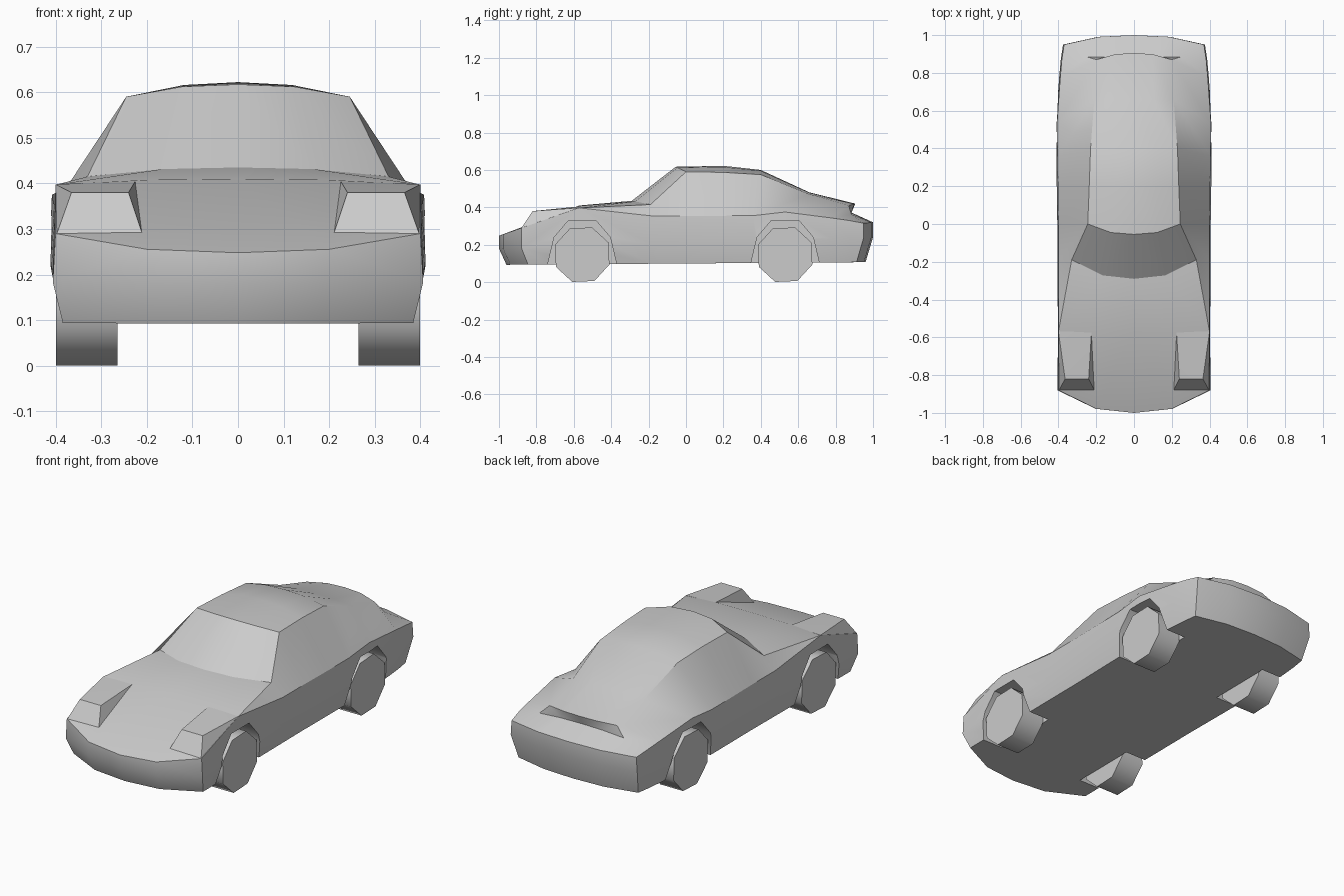
import bpy, bmesh
from math import radians, pi
from mathutils import Matrix

cube = bpy.data.objects.get("Cube")
if cube:
    bpy.data.objects.remove(cube, do_unlink=True)

# One plain grey paint for everything
GREY = (0.6, 0.6, 0.6, 1.0)
paint = bpy.data.materials.new("grey_paint")
paint.use_nodes = True
paint.diffuse_color = GREY
for node in paint.node_tree.nodes:
    if node.type == 'BSDF_PRINCIPLED':
        node.inputs["Base Color"].default_value = GREY


def make_object(name, bm, angle=30):
    """Turn a bmesh into a shaded, painted object."""
    bmesh.ops.recalc_face_normals(bm, faces=bm.faces[:])
    mesh = bpy.data.meshes.new(name)
    bm.to_mesh(mesh)
    bm.free()
    mesh.materials.append(paint)
    obj = bpy.data.objects.new(name, mesh)
    bpy.context.collection.objects.link(obj)
    smooth(obj, angle)
    return obj


def smooth(obj, angle):
    bpy.ops.object.select_all(action='DESELECT')
    obj.select_set(True)
    bpy.context.view_layer.objects.active = obj
    bpy.ops.object.shade_smooth_by_angle(angle=radians(angle))


# Body stations, nose to tail: upper edge x, y, z, then how far the
# centre rises and bows, then the beltline point where it is separate
STATIONS = [
    ((0.40, -0.88, 0.29), -0.042, -0.12, None),             # nose
    ((0.40, -0.57, 0.397), 0.013, 0, None),                 # bonnet
    ((0.33, -0.19, 0.415), 0.02, -0.10, (0.40, -0.19, 0.355)),   # cowl
    ((0.245, 0, 0.59), 0.027, -0.055, (0.40, 0, 0.355)),    # windscreen top
    ((0.237, 0.2, 0.587), 0.035, 0, (0.403, 0.2, 0.355)),   # roof
    ((0.23, 0.4, 0.575), 0.025, 0, (0.405, 0.36, 0.356)),   # roof end
    ((0.21, 0.66, 0.47), 0.01, 0, (0.408, 0.53, 0.375)),    # hatch
    ((0.20, 0.87, 0.41), 0.01, 0.035, (0.39, 0.78, 0.343)), # lip
    ((0.25, 0.885, 0.362), 0.01, 0, (0.382, 0.87, 0.33)),   # below lip
    ((0.37, 0.95, 0.315), 0.005, 0.05, None),               # tail
]


def section(edge, rise, bow, belt):
    """Half section from beltline to centre line."""
    x, y, z = edge
    return [belt or edge, edge,
            (x / 2, y + bow * 0.82, z + rise * 0.82),
            (0, y + bow, z + rise)]


def make_body():
    bm = bmesh.new()
    cache = {}

    def face(points, side):
        verts = []
        for x, y, z in points:
            key = (round(x * side, 4), round(y, 4), round(z, 4))
            if key not in cache:
                cache[key] = bm.verts.new(key)
            if cache[key] not in verts:
                verts.append(cache[key])
        if len(verts) > 2:
            bm.faces.new(verts)

    rows = [section(*s) for s in STATIONS]
    # Outline at the beltline, then two lower rings derived from it
    top = rows[0][:1:-1] + [r[0] for r in rows] + rows[-1][2:]
    middle = [(x * 1.015, y, 0.21 + 0.03 * y) for x, y, z in top]
    floor = [(x * 0.96, y * 0.96, 0.1 + 0.007 * y) for x, y, z in top]
    for side in (1, -1):
        for a, b in zip(rows, rows[1:]):
            for i in range(3):
                face((a[i], a[i + 1], b[i + 1], b[i]), side)
        for upper, lower in ((top, middle), (middle, floor)):
            for i in range(len(top) - 1):
                face((upper[i], upper[i + 1], lower[i + 1], lower[i]), side)
        face(floor, side)
    return make_object("body", bm)


def prism(name, outline, x0, x1, cy):
    """Extrude a (y, z) outline along x."""
    bm = bmesh.new()
    base = bm.faces.new([bm.verts.new((x0, cy + y, z)) for y, z in outline])
    moved = bmesh.ops.extrude_face_region(bm, geom=[base])["geom"]
    bmesh.ops.translate(bm, vec=(x1 - x0, 0, 0),
                        verts=[v for v in moved if isinstance(v, bmesh.types.BMVert)])
    return make_object(name, bm)


body = make_body()

# Wheel arches cut into the body, and the eight-sided wheels
HALF_ARCH = [(0.195, 0.05), (0.15, 0.24), (0.075, 0.328)]
ARCH = HALF_ARCH + [(-y, z) for y, z in reversed(HALF_ARCH)]
for end, cy in (("front", -0.555), ("rear", 0.53)):
    for name, side in (("left", 1), ("right", -1)):
        cutter = prism("arch_cutter", ARCH, 0.26 * side, 0.6 * side, cy)
        cutter.hide_render = True
        cut = body.modifiers.new("arch", 'BOOLEAN')
        cut.operation = 'DIFFERENCE'
        cut.solver = 'EXACT'
        cut.object = cutter
        bpy.ops.object.select_all(action='DESELECT')
        bpy.context.view_layer.objects.active = body
        body.select_set(True)
        bpy.ops.object.modifier_apply(modifier=cut.name)
        bpy.data.objects.remove(cutter, do_unlink=True)

        bm = bmesh.new()
        bmesh.ops.create_cone(bm, cap_ends=True, segments=8, radius1=0.155,
                              radius2=0.155, depth=0.135)
        bm.transform(Matrix.Translation((0.332 * side, cy, 0.147))
                     @ Matrix.Rotation(radians(25), 4, 'X')
                     @ Matrix.Rotation(pi / 2, 4, 'Y'))
        make_object(f"{end}_{name}_wheel", bm, 50)
smooth(body, 30)

# Raised headlight pods, sunk a little into the bonnet
POD = [(0.397, -0.88, 0.29), (0.21, -0.88, 0.29), (0.365, -0.82, 0.38),
       (0.24, -0.82, 0.38), (0.40, -0.57, 0.398), (0.225, -0.57, 0.405)]
for name, side in (("left", 1), ("right", -1)):
    bm = bmesh.new()
    for x, y, z in POD:
        bm.verts.new((x * side, y, z))
    for x, y, z in POD[:2] + POD[4:]:
        inset = 0.31 + (x - 0.31) * 0.85
        bm.verts.new((inset * side, y + 0.02, z - 0.015))
    bmesh.ops.convex_hull(bm, input=bm.verts[:])
    bmesh.ops.dissolve_limit(bm, angle_limit=radians(2),
                             verts=bm.verts[:], edges=bm.edges[:])
    make_object(f"{name}_headlight_pod", bm, 15)
